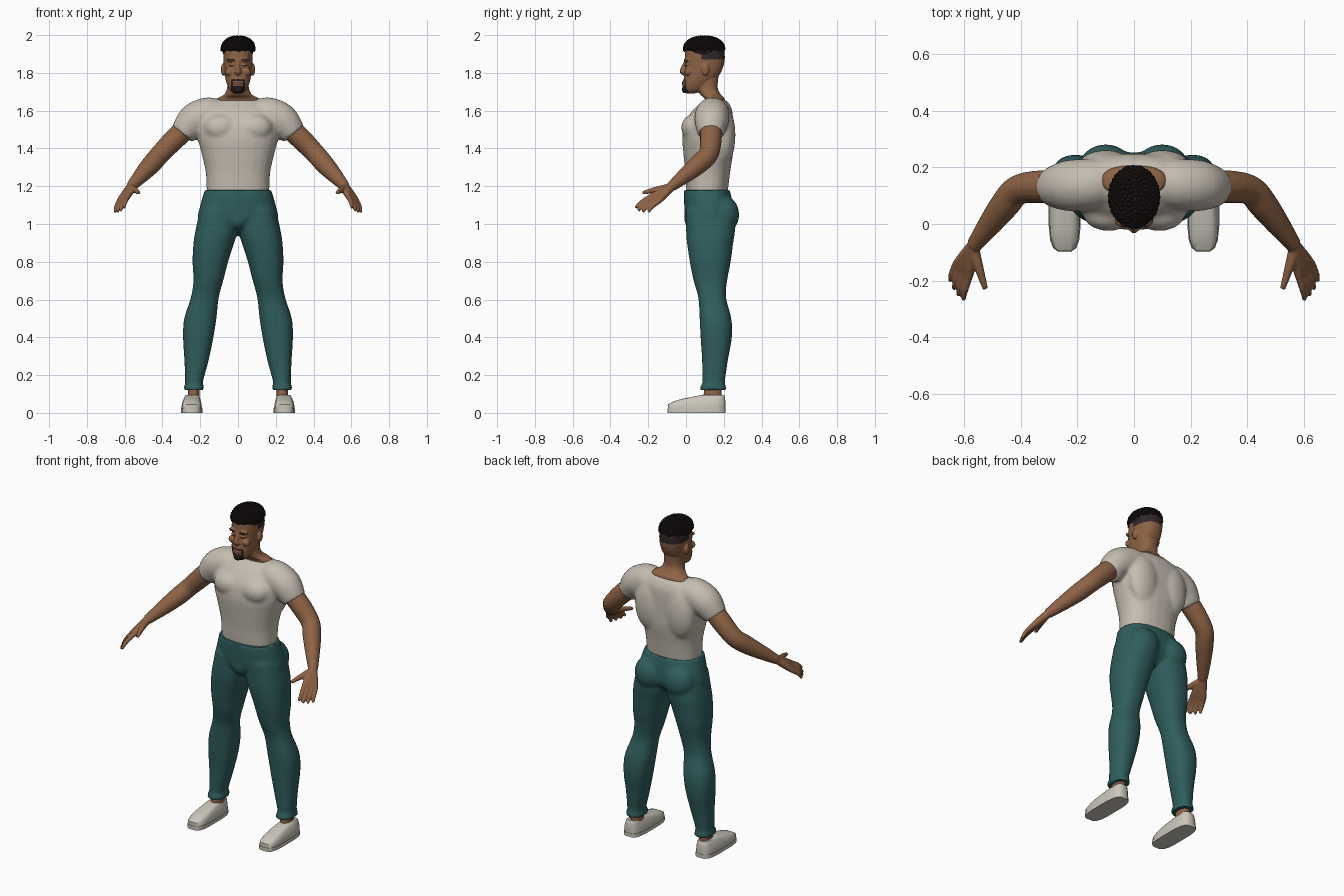
import bpy, bmesh, math
from mathutils import Vector, Matrix

if "Cube" in bpy.data.objects:
    bpy.data.objects.remove(bpy.data.objects["Cube"])


def material(name, color):
    m = bpy.data.materials.new(name)
    m.use_nodes = True
    m.diffuse_color = (*color, 1)
    m.node_tree.nodes["Principled BSDF"].inputs["Base Color"].default_value = (*color, 1)
    return m


SKIN = material("brown skin", (0.27, 0.125, 0.06))
LIP = material("lip", (0.2, 0.08, 0.05))
HAIR = material("black hair", (0.015, 0.01, 0.01))
FADE = material("faded hair", (0.03, 0.02, 0.022))
SHIRT = material("cream shirt", (0.56, 0.51, 0.44))
TROUSER = material("teal trousers", (0.03, 0.11, 0.11))
SHOE = material("off white shoe", (0.6, 0.57, 0.5))


def curve(rows, steps=4):
    """Smooth interpolation between rows of numbers."""
    out = []
    for i in range(len(rows) - 1):
        a, b, c, d = (rows[max(0, min(len(rows) - 1, i + k))] for k in (-1, 0, 1, 2))
        for s in range(steps):
            t = s / steps
            out.append([q + t / 2 * (r - p + t * (2 * p - 5 * q + 4 * r - v + t * (3 * (q - r) + v - p)))
                        for p, q, r, v in zip(a, b, c, d)])
    return out + [list(rows[-1])]


def skin_rings(bm, rings):
    verts = [[bm.verts.new(p) for p in ring] for ring in rings]
    n = len(verts[0])
    for a, b in zip(verts, verts[1:]):
        for i in range(n):
            bm.faces.new((a[i], a[(i + 1) % n], b[(i + 1) % n], b[i]))
    bm.faces.new(verts[0])
    bm.faces.new(verts[-1])


def power(v, e):
    return math.copysign(abs(v) ** e, v)


def stack(bm, rows, side=1, e=0.85, n=24, steps=4):
    """Horizontal sections: height, x from, x to, y from, y to."""
    rings = []
    for z, x0, x1, y0, y1 in curve(rows, steps):
        ring = []
        for k in range(n):
            a = math.tau * (k + 0.5) / n
            ring.append((side * ((x0 + x1) / 2 + (x1 - x0) / 2 * power(math.cos(a), e)),
                         (y0 + y1) / 2 + (y1 - y0) / 2 * power(math.sin(a), e), z))
        rings.append(ring)
    skin_rings(bm, rings)


def sym(rows):
    return [(z, -w, w, y0, y1) for z, w, y0, y1 in rows]


def tube(bm, rows, side=1, n=12):
    """Round limb through rows of x, y, z, radius."""
    path = curve(rows)
    rings = []
    for i, p in enumerate(path):
        d = Vector(path[min(i + 1, len(path) - 1)][:3]) - Vector(path[max(i - 1, 0)][:3])
        u = d.cross(Vector((0, 1, 0.2))).normalized()
        v = d.cross(u).normalized()
        ring = []
        for k in range(n):
            a = math.tau * k / n
            q = Vector(p[:3]) + p[3] * (math.cos(a) * u + math.sin(a) * v)
            ring.append((side * q.x, q.y, q.z))
        rings.append(ring)
    skin_rings(bm, rings)


def ball(bm, center, radii, side=1):
    c = Vector(center)
    c.x *= side
    bmesh.ops.create_icosphere(bm, subdivisions=3, radius=1,
                               matrix=Matrix.Translation(c) @ Matrix.Diagonal((*radii, 1)))


def finish(name, bm, mats, voxel=None, smooth=4, rule=None, angle=40):
    """Turn parts into one object, fused into a single skin when voxel is set."""
    bmesh.ops.recalc_face_normals(bm, faces=bm.faces)
    mesh = bpy.data.meshes.new(name)
    bm.to_mesh(mesh)
    bm.free()
    ob = bpy.data.objects.new(name, mesh)
    bpy.context.collection.objects.link(ob)
    if voxel:
        r = ob.modifiers.new("fuse", 'REMESH')
        r.mode, r.voxel_size = 'VOXEL', voxel
        s = ob.modifiers.new("soften", 'SMOOTH')
        s.factor, s.iterations = 0.5, smooth
        graph = bpy.context.evaluated_depsgraph_get()
        mesh = bpy.data.meshes.new_from_object(ob.evaluated_get(graph))
        ob.modifiers.clear()
        ob.data = mesh
    mesh.materials.clear()
    for m in mats:
        mesh.materials.append(m)
    for f in mesh.polygons:
        f.material_index = rule(f.center) if rule else 0
    bpy.ops.object.select_all(action='DESELECT')
    ob.select_set(True)
    bpy.context.view_layer.objects.active = ob
    bpy.ops.object.shade_smooth_by_angle(angle=math.radians(angle))
    return ob


# Shirt: trunk, chest, back muscles and short sleeves
bm = bmesh.new()
stack(bm, sym([(1.15, .165, .005, .22), (1.2, .167, 0, .225), (1.28, .172, -.005, .235),
               (1.38, .195, -.015, .25), (1.46, .215, -.02, .25), (1.54, .22, -.005, .25),
               (1.6, .2, .035, .245), (1.635, .16, .07, .23), (1.655, .125, .09, .215)]))
for s in (1, -1):
    tube(bm, [(.1, .15, 1.57, .085), (.16, .14, 1.58, .091), (.235, .135, 1.545, .09),
              (.295, .13, 1.475, .068)], s, 20)
    ball(bm, (.09, .035, 1.51), (.09, .06, .07), s)
    ball(bm, (.1, .2, 1.47), (.1, .062, .16), s)
finish("shirt", bm, [SHIRT], 0.011)

# Trousers: pelvis, seat and both legs
bm = bmesh.new()
stack(bm, sym([(1.18, .177, -.012, .232), (1.1, .2, -.01, .25), (1.02, .21, .0, .25),
               (.96, .12, .05, .2)]))
ball(bm, (0, .035, 1.03), (.05, .045, .06))
LEG = [(1.08, .0, .2, .0, .25), (.97, .0, .225, .0, .26), (.9, .02, .236, .005, .25),
       (.8, .052, .241, .02, .237), (.7, .078, .236, .04, .218), (.61, .102, .25, .065, .212),
       (.5, .114, .285, .072, .24), (.4, .13, .291, .077, .243), (.28, .155, .284, .085, .222),
       (.18, .182, .28, .086, .208), (.15, .186, .28, .085, .207), (.14, .18, .286, .075, .212),
       (.12, .18, .286, .075, .212)]
for s in (1, -1):
    stack(bm, LEG, s)
    ball(bm, (.1, .2, 1.05), (.095, .082, .1), s)
finish("trousers", bm, [TROUSER], 0.011, 3)

for s, label in ((1, "left"), (-1, "right")):
    # Arm, palm, fingers and thumb
    bm = bmesh.new()
    wrist = Vector((.565, -.075, 1.2))
    tube(bm, [(.25, .13, 1.53, .058), (.33, .132, 1.455, .058), (.41, .12, 1.372, .053),
              (.455, .07, 1.32, .052), (.505, .005, 1.265, .043), (*wrist, .028)], s, 16)
    index, little = Vector((.583, -.185, 1.145)), Vector((.63, -.145, 1.12))
    index_tip, little_tip = Vector((.603, -.268, 1.085)), Vector((.65, -.2, 1.062))
    for i in range(4):
        t = i / 3
        knuckle = index.lerp(little, t)
        reach = .012 * math.sin(t * math.pi)
        tip = index_tip.lerp(little_tip, t) + Vector((.2, -.7, -.6)) * reach
        bend = knuckle.lerp(tip, .55) + Vector((.003, -.003, .005))
        tube(bm, [(*wrist, .024), (*wrist.lerp(knuckle, .6), .02), (*knuckle, .015)], s)
        tube(bm, [(*knuckle, .014), (*bend, .012), (*tip, .008)], s)
    tube(bm, [(.565, -.1, 1.19, .022), (.545, -.165, 1.18, .016), (.525, -.23, 1.165, .01)], s)
    finish(label + "_arm", bm, [SKIN], 0.0055, 3)

    # Ankle and shoe
    bm = bmesh.new()
    stack(bm, [(.07, .203, .267, .09, .19), (.17, .205, .262, .1, .19)], s, n=16)
    finish(label + "_ankle", bm, [SKIN])
    bm = bmesh.new()
    stack(bm, [(0, .193, .297, -.095, .208), (.015, .19, .3, -.098, .21), (.045, .192, .298, -.097, .21),
               (.06, .196, .294, -.07, .21), (.075, .2, .288, -.02, .208), (.088, .205, .282, .05, .206),
               (.096, .21, .275, .085, .2)], s, 0.55, 16, 1)
    finish(label + "_shoe", bm, [SHOE])
    bm = bmesh.new()
    stack(bm, [(0, .188, .302, -.1, .212), (.022, .188, .302, -.1, .212)], s, 0.55, 16, 1)
    finish(label + "_sole", bm, [SHOE])


# Head: neck, skull, face and ears, with beard, brows and shaved hair coloured in
def head_color(p):
    x, y, z = abs(p.x), p.y, p.z
    if z > (1.872 if y > .085 else 1.915) and y > -.05:
        return 3
    if y < .015:
        if x < .022 and 1.736 < z < 1.755:
            return 1
        if (x < .026 and 1.69 < z < 1.73) or (x < .036 and 1.757 < z < 1.768) \
                or (.026 <= x < .037 and 1.7 < z < 1.768):
            return 2
        if .017 < x < .052 and 1.866 < z < 1.874:
            return 2
        if .02 < x < .046 and 1.838 < z < 1.844:
            return 2
    return 0


bm = bmesh.new()
stack(bm, sym([(1.62, .12, .1, .21), (1.662, .113, .1, .205), (1.685, .074, .075, .185),
               (1.72, .058, .06, .168), (1.78, .056, .055, .172)]))
stack(bm, sym([(1.692, .026, .0, .05), (1.712, .046, -.012, .095), (1.75, .062, -.014, .135),
               (1.79, .07, -.01, .178), (1.84, .075, -.006, .2), (1.89, .078, -.006, .206),
               (1.94, .072, .002, .195), (1.975, .045, .04, .15)]))
tube(bm, [(0, .0, 1.865, .009), (0, -.012, 1.835, .011), (0, -.02, 1.808, .014), (0, -.005, 1.795, .012)])
ball(bm, (0, -.014, 1.751), (.023, .009, .006))
ball(bm, (0, -.013, 1.74), (.02, .01, .007))
ball(bm, (0, -.008, 1.712), (.024, .014, .02))
for s in (1, -1):
    ball(bm, (.012, -.014, 1.804), (.01, .012, .008), s)
    ball(bm, (.032, .003, 1.868), (.03, .016, .01), s)
    ball(bm, (.032, .003, 1.842), (.015, .012, .008), s)
    ball(bm, (.045, .012, 1.805), (.024, .02, .022), s)
    ball(bm, (.078, .103, 1.818), (.013, .021, .033), s)
finish("head", bm, [SKIN, LIP, HAIR, FADE], 0.0045, 2, head_color)

# Curly hair: a dome covered in small round curls
bm = bmesh.new()
ball(bm, (0, .096, 1.92), (.083, .102, .068))
CURLS = 230
for i in range(CURLS):
    h = (i + .5) / CURLS
    r, a = math.sqrt(1 - h * h), i * 2.39996
    at = Vector((.084 * r ** .9 * math.cos(a), .096 + .104 * r ** .9 * math.sin(a), 1.92 + .069 * h ** .85))
    bmesh.ops.create_icosphere(bm, subdivisions=1, radius=.011, matrix=Matrix.Translation(at))
finish("curly_hair", bm, [HAIR])
